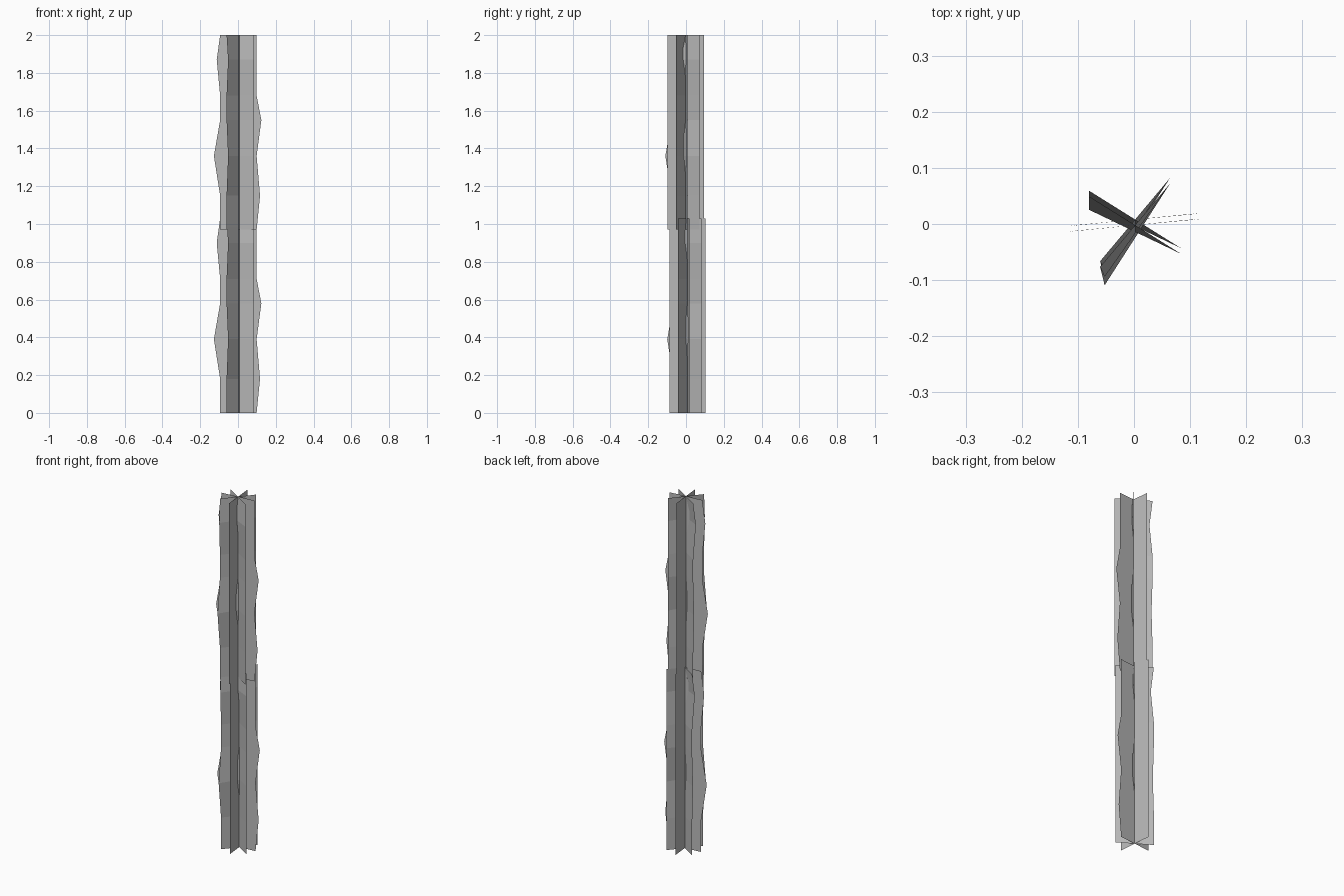
import bpy
import math
from mathutils import Vector

cube = bpy.data.objects.get("Cube")
if cube:
    bpy.data.objects.remove(cube, do_unlink=True)

# One plain grey for every sheet
grey = bpy.data.materials.new("plain_grey")
grey.use_nodes = True
colour = (0.5, 0.5, 0.5, 1)
grey.diffuse_color = colour
grey.node_tree.nodes["Principled BSDF"].inputs["Base Color"].default_value = colour

HALF_WIDTH = 0.097
ROWS = (0, 0.18, 0.39, 0.58, 0.71, 0.9, 1.03)

# Sheet name: angle, then edge bulges by row as (x, y) shifts
SHEETS = {
    "side_sheet": (5.5, {2: (-0.033, -0.003), 5: (-0.018, -0.002)},
                   {1: (0.018, 0.002), 3: (0.025, 0.002)}),
    "diagonal_sheet": (50, {2: (0.008, -0.033), 5: (0.008, -0.018)}, {}),
    "depth_sheet": (95.5, {}, {}),
    "cross_sheet": (-32, {2: (0, -0.008), 5: (0, -0.024)}, {}),
}


def build_sheet(name, angle, left, right, centre):
    """A thin upright strip with a left and a right edge."""
    a = math.radians(angle)
    reach = Vector((math.cos(a), math.sin(a), 0)) * HALF_WIDTH
    verts, faces = [], []
    for i, z in enumerate(ROWS):
        for side, bulges in ((-1, left), (1, right)):
            shift = Vector((*bulges.get(i, (0, 0)), z))
            verts.append(centre + reach * side + shift)
        if i:
            k = 2 * i
            faces.append((k - 2, k - 1, k + 1, k))
    mesh = bpy.data.meshes.new(name)
    mesh.from_pydata(verts, [], faces)
    mesh.materials.append(grey)
    obj = bpy.data.objects.new(name, mesh)
    bpy.context.collection.objects.link(obj)


# Two stacked stars of crossed sheets, overlapping slightly in the middle
for level, centre in (("lower", Vector((0.002, 0.008, 0))),
                      ("upper", Vector((0.002, -0.002, 0.97)))):
    for sheet, (angle, left, right) in SHEETS.items():
        build_sheet(f"{level}_{sheet}", angle, left, right, centre)
